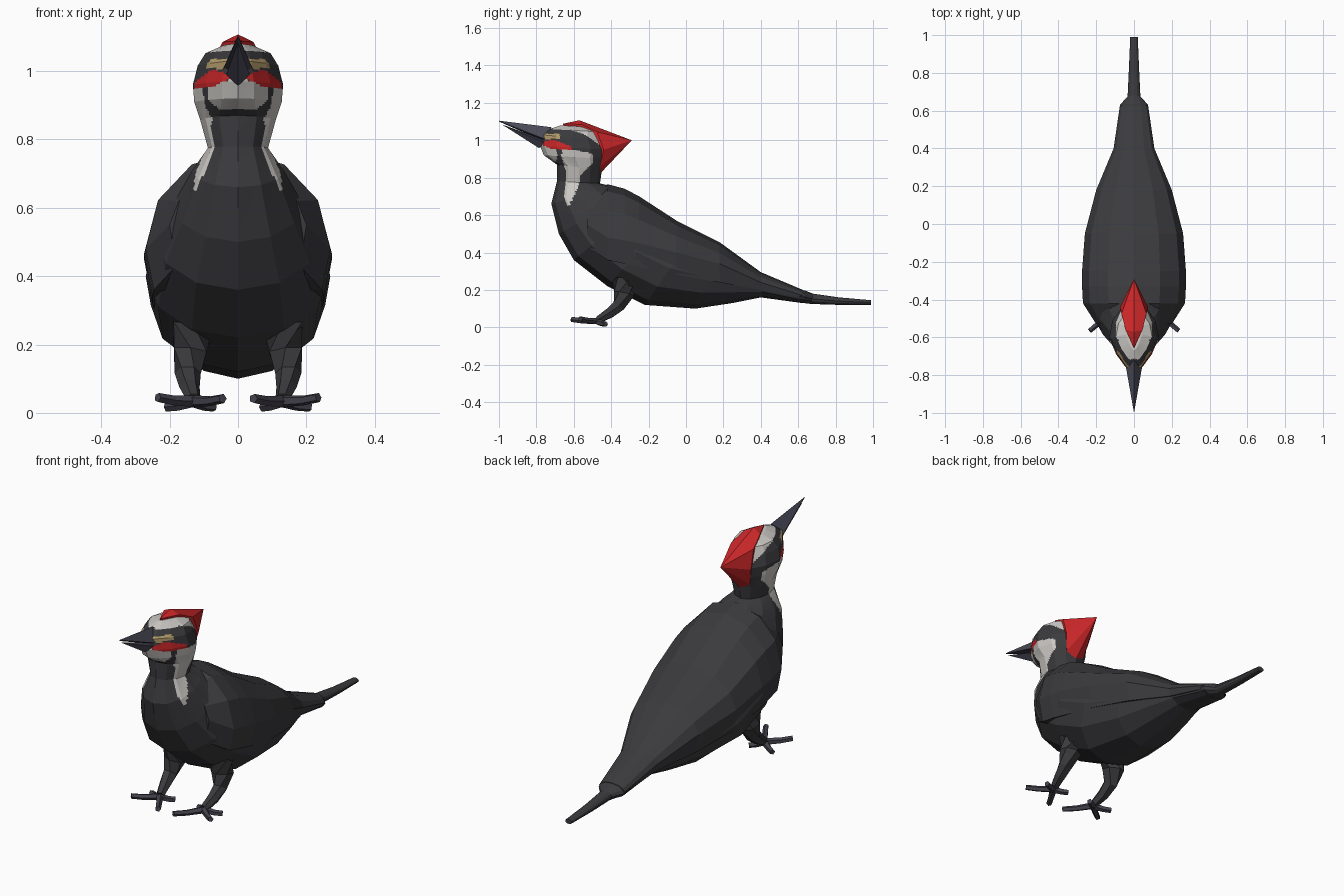
import bpy, bmesh
from math import sin, cos, pi, radians
from mathutils import Vector

cube = bpy.data.objects.get("Cube")
if cube:
    bpy.data.objects.remove(cube)


def material(name, r, g, b):
    m = bpy.data.materials.new(name)
    m.use_nodes = True
    m.diffuse_color = (r, g, b, 1)
    bsdf = next(n for n in m.node_tree.nodes if n.type == 'BSDF_PRINCIPLED')
    bsdf.inputs["Base Color"].default_value = (r, g, b, 1)
    bsdf.inputs["Roughness"].default_value = .8
    return m


black = material("charcoal feathers", .043, .043, .048)
white = material("off white feathers", .6, .58, .55)
red = material("red feathers", .6, .02, .022)
tan = material("tan eye", .45, .33, .15)
horn = material("slate beak", .07, .07, .1)
claw = material("grey toes", .06, .055, .075)


def finish(bm, name, *mats):
    bmesh.ops.recalc_face_normals(bm, faces=bm.faces)
    mesh = bpy.data.meshes.new(name)
    bm.to_mesh(mesh)
    bm.free()
    for m in mats:
        mesh.materials.append(m)
    obj = bpy.data.objects.new(name, mesh)
    bpy.context.collection.objects.link(obj)
    return obj


def skin(rings, caps=True):
    """Bridge closed rings of points into a surface."""
    bm = bmesh.new()
    loops = [[bm.verts.new(p) for p in ring] for ring in rings]
    n = len(loops[0])
    for r, s in zip(loops, loops[1:]):
        for i in range(n):
            j = (i + 1) % n
            bm.faces.new((r[i], r[j], s[j], s[i]))
    if caps:
        bm.faces.new(loops[0])
        bm.faces.new(loops[-1])
    return bm


def oval(ya, za, yb, zb, w, pinch=0, sides=12):
    """Tilted oval between a front and a back point, half width w, front narrowed by pinch."""
    a, b = Vector((0, ya, za)), Vector((0, yb, zb))
    mid, half = (a + b) / 2, (b - a) / 2
    turns = [2 * pi * i / sides for i in range(sides)]
    return [mid + half * cos(t) + Vector((w * sin(t) * (1 - pinch * max(0, -cos(t))), 0, 0))
            for t in turns]


def hull(name, mat, centre, sides=()):
    """Convex part from centreline points and mirrored side points."""
    bm = bmesh.new()
    for y, z in centre:
        bm.verts.new((0, y, z))
    for x, y, z in sides:
        for s in (-1, 1):
            bm.verts.new((s * x, y, z))
    bmesh.ops.convex_hull(bm, input=bm.verts)
    return finish(bm, name, mat)


def tube(name, mat, path, radii, sides=6):
    pts = [Vector(p) for p in path]
    rings = []
    for i, (p, r) in enumerate(zip(pts, radii)):
        d = pts[min(i + 1, len(pts) - 1)] - pts[max(i - 1, 0)]
        q = d.to_track_quat('Z', 'Y')
        rings.append([p + q @ Vector((r * cos(2 * pi * k / sides), r * sin(2 * pi * k / sides), 0))
                      for k in range(sides)])
    return finish(skin(rings), name, mat)


def inside(y, z, poly):
    hit = False
    for (a, b), (c, d) in zip(poly, poly[1:] + poly[:1]):
        if (b > z) != (d > z) and y < (c - a) * (z - b) / (d - b) + a:
            hit = not hit
    return hit


# Breast, belly and rump
breast = (-.68, .5, -.3, .72, .19)
body = [breast,
        (-.6, .36, -.22, .67, .243),
        (-.42, .22, -.1, .58, .27),
        (-.22, .12, .05, .51, .255),
        (.05, .1, .18, .44, .2),
        (.25, .13, .3, .36, .148),
        (.4, .16, .42, .28, .1),
        (.62, .13, .63, .195, .072)]
finish(skin([oval(*r) for r in body]), "body", black)

# Narrow tail feathers, tapering out of the rump
tail = [(.6, .133, .61, .2, .076), (.63, .13, .635, .197, .073), (.67, .125, .68, .18, .034),
        (.82, .12, .82, .16, .027), (.99, .12, .99, .145, .02)]
finish(skin([oval(*r) for r in tail]), "tail_feathers", black)

# Folded wings: y, top, half width, height of widest point, lower edge
wings = [(-.53, .69, .2, .55, .43),
         (-.42, .765, .27, .48, .36),
         (-.33, .742, .275, .465, .34),
         (-.25, .7, .275, .45, .32),
         (-.05, .57, .26, .4, .28),
         (.18, .455, .2, .34, .24),
         (.4, .295, .108, .24, .2),
         (.625, .2, .075, .17, .155)]
rings = []
for y, top, w, side, low in wings:
    arc = [(w * cos(radians(a)), y, side + (top - side) * sin(radians(a))) for a in range(0, 181, 30)]
    rings.append([(w * .91, y, low)] + arc + [(-w * .91, y, low)])
finish(skin(rings), "folded_wings", black)

# Head and neck, finely divided so the face markings can be set by region
head = [breast,
        (-.72, .66, -.4, .755, .135),
        (-.69, .78, -.46, .77, .088),
        (-.69, .87, -.45, .84, .11),
        (-.76, .92, -.43, .9, .128, .3),
        (-.78, .97, -.42, .95, .132, .35),
        (-.78, 1.03, -.44, 1.0, .118, .4),
        (-.73, 1.06, -.46, 1.045, .095, .4),
        (-.67, 1.08, -.5, 1.07, .042, .4)]
bm = skin([oval(*r) for r in head], caps=False)
bm.faces.new([v for v in bm.verts][-12:])
bmesh.ops.subdivide_edges(bm, edges=bm.edges, cuts=7, use_grid_fill=True)
brow = [(-.72, 1.058), (-.66, 1.12), (-.47, 1.12), (-.44, .98), (-.47, .98), (-.53, 1.025), (-.61, 1.055)]
eye = [(-.79, 1.005), (-.78, 1.035), (-.68, 1.035), (-.67, 1.008)]
moustache = [(-.79, .985), (-.71, 1.005), (-.62, .97), (-.61, .95), (-.72, .955)]
cheek = [(-.67, .955), (-.61, .95), (-.5, .93), (-.5, .88), (-.56, .82), (-.58, .74),
         (-.63, .65), (-.655, .7), (-.64, .82), (-.66, .9)]
chin = [(-.8, .99), (-.8, .9), (-.7, .885), (-.685, .92), (-.7, .955), (-.76, .97)]
markings = [(eye, 3), (moustache, 2), (brow, 1), (cheek, 1), (chin, 1)]
for f in bm.faces:
    c = f.calc_center_median()
    f.material_index = next((m for poly, m in markings if inside(c.y, c.z, poly)), 0)
finish(bm, "head_and_neck", black, white, red, tan)

# Swept back crest
hull("crest", red,
     [(-.66, 1.088), (-.57, 1.107), (-.29, 1.0), (-.46, .83), (-.48, .8), (-.55, .95)],
     [(.045, -.56, 1.085), (.066, -.475, 1.045), (.075, -.44, .95), (.055, -.46, .86)])

# Beak, slightly open
hull("upper_beak", horn, [(-1, 1.1), (-1, 1.105), (-.72, 1.07), (-.77, 1.0)],
     [(.044, -.75, 1.005)])
hull("lower_beak", horn, [(-.985, 1.085), (-.75, 1.0), (-.785, .958)],
     [(.036, -.75, .985)])

# Legs, each with two toes forward and two back
for s, label in ((1, "left"), (-1, "right")):
    leg = [(.13, -.33, .26), (.14, -.33, .18), (.147, -.36, .115), (.142, -.41, .075), (.13, -.47, .04)]
    tube(label + "_leg", black, [(s * x, y, z) for x, y, z in leg], (.068, .055, .038, .03, .021))
    toes = [(.235, -.565, .045), (.045, -.61, .042), (.21, -.43, .017), (.07, -.43, .017)]
    for i, (x, y, z) in enumerate(toes):
        root = Vector((s * .13, -.475, .034))
        tip = Vector((s * x, y, z))
        knuckle = root.lerp(tip, .55) + Vector((0, 0, -.004))
        tube(f"{label}_toe_{i + 1}", claw, [root, knuckle, tip], (.018, .015, .014), 5)
